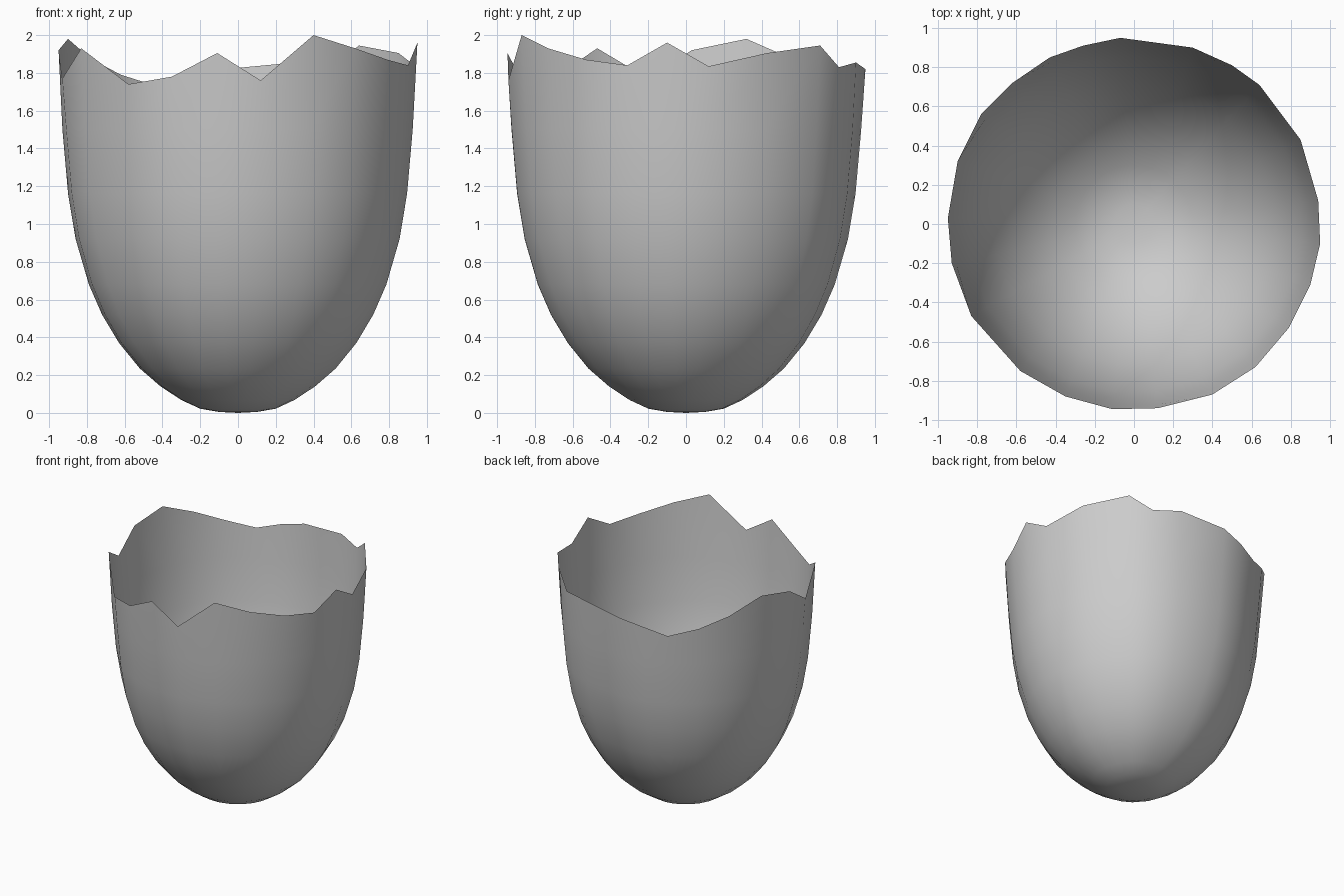
import bpy
import bmesh
import math

if "Cube" in bpy.data.objects:
    bpy.data.objects.remove(bpy.data.objects["Cube"])

# Shell colour
shell_grey = bpy.data.materials.new("shell_grey")
shell_grey.diffuse_color = (0.6, 0.6, 0.6, 1.0)
shell_grey.use_nodes = True
shell_grey.node_tree.nodes["Principled BSDF"].inputs["Base Color"].default_value = shell_grey.diffuse_color

# Rounded bowl profile: (radius, height) from the base upward
PROFILE = [(0.10, 0.005), (0.20, 0.022), (0.30, 0.068), (0.41, 0.14),
           (0.52, 0.235), (0.63, 0.37), (0.72, 0.52), (0.79, 0.68),
           (0.86, 0.92), (0.90, 1.16), (0.93, 1.50)]

# Jagged broken rim: (x, y, z) around the opening
RIM = [(0.95, -0.10, 1.96), (0.94, 0.12, 1.835), (0.85, 0.43, 1.905),
       (0.64, 0.71, 1.945), (0.50, 0.81, 1.83), (0.30, 0.90, 1.855),
       (-0.07, 0.95, 1.82), (-0.26, 0.91, 1.78), (-0.43, 0.85, 1.73),
       (-0.62, 0.72, 1.79), (-0.78, 0.56, 1.875), (-0.90, 0.32, 1.98),
       (-0.95, 0.03, 1.92), (-0.93, -0.20, 1.77), (-0.83, -0.47, 1.93),
       (-0.58, -0.75, 1.74), (-0.35, -0.88, 1.78), (-0.11, -0.945, 1.905),
       (0.12, -0.94, 1.76), (0.40, -0.87, 2.0), (0.62, -0.73, 1.93),
       (0.79, -0.53, 1.87), (0.90, -0.31, 1.84)]

bm = bmesh.new()
base = bm.verts.new((0, 0, 0))

# Horizontal rings, one column under each rim point
rings = []
for radius, height in PROFILE:
    ring = []
    for x, y, _ in RIM:
        a = math.atan2(y, x)
        ring.append(bm.verts.new((radius * math.cos(a), radius * math.sin(a), height)))
    rings.append(ring)
rings.append([bm.verts.new(p) for p in RIM])

# Base fan and wall faces
n = len(RIM)
for i in range(n):
    j = (i + 1) % n
    bm.faces.new((base, rings[0][j], rings[0][i]))
    for low, high in zip(rings, rings[1:]):
        bm.faces.new((low[i], low[j], high[j], high[i]))

for face in bm.faces:
    face.smooth = True

mesh = bpy.data.meshes.new("broken_eggshell")
bm.to_mesh(mesh)
bm.free()
mesh.materials.append(shell_grey)
shell = bpy.data.objects.new("broken_eggshell", mesh)
bpy.context.collection.objects.link(shell)
